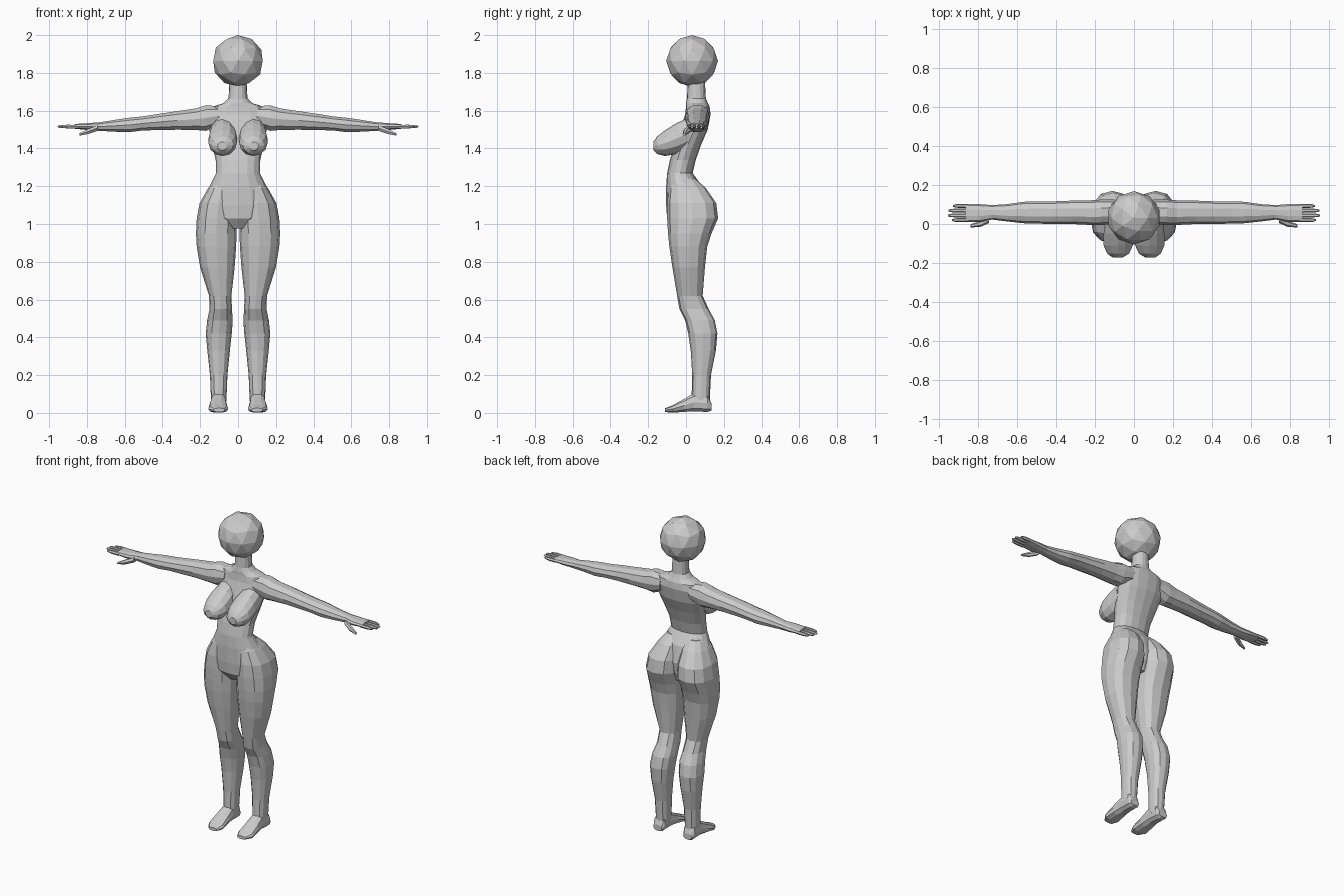
import bpy, bmesh, math

AXES = {'Z': lambda t, u, v: (u, v, t),
        'Y': lambda t, u, v: (u, t, v),
        'X': lambda t, u, v: (t, u, v)}


def loft(name, axis, rings, sides=12, power=0.9, side=1):
    """Skin rounded rings (position, u_min, u_max, v_min, v_max) along an axis."""
    bm = bmesh.new()
    soft = lambda c: math.copysign(abs(c) ** power, c) if abs(c) > 1e-6 else 0.0
    loops = []
    for t, u0, u1, v0, v1 in rings:
        loop = []
        for i in range(sides):
            a = 2 * math.pi * i / sides
            u = (u0 + u1) / 2 + (u1 - u0) / 2 * soft(math.cos(a))
            v = (v0 + v1) / 2 + (v1 - v0) / 2 * soft(math.sin(a))
            x, y, z = AXES[axis](t, u, v)
            loop.append(bm.verts.new((x * side, y, z)))
        loops.append(loop)
    for a, b in zip(loops, loops[1:]):
        for i in range(sides):
            j = (i + 1) % sides
            bm.faces.new((a[i], a[j], b[j], b[i]))
    bm.faces.new(loops[0])
    bm.faces.new(loops[-1])
    bmesh.ops.recalc_face_normals(bm, faces=bm.faces)
    me = bpy.data.meshes.new(name)
    bm.to_mesh(me)
    bm.free()
    ob = bpy.data.objects.new(name, me)
    bpy.context.collection.objects.link(ob)
    return ob


# Torso with neck and pelvis: z, half width, front y, back y
torso = [(1.76, .045, .01, .10), (1.665, .05, .005, .105), (1.64, .075, .0, .115),
         (1.62, .14, .0, .125), (1.58, .165, -.005, .13), (1.50, .152, -.03, .115),
         (1.42, .137, -.06, .08), (1.34, .118, -.085, .052), (1.27, .115, -.10, .035),
         (1.20, .15, -.105, .085), (1.10, .18, -.105, .11), (1.03, .15, -.10, .10),
         (.975, .045, -.06, .08)]
body = loft("body", 'Z', [(z, -w, w, f, b) for z, w, f, b in torso], 16)

# Leg and buttock: z, inner x, outer x, front y, back y
leg = [(1.24, .02, .12, -.07, .05), (1.19, .01, .158, -.09, .105), (1.11, .004, .203, -.10, .16),
       (1.03, .004, .218, -.10, .17), (.95, .008, .222, -.095, .135), (.88, .01, .218, -.088, .112),
       (.77, .018, .20, -.072, .10), (.62, .035, .153, -.047, .088), (.55, .032, .15, -.035, .12),
       (.49, .028, .163, -.005, .152), (.42, .033, .17, .012, .166), (.33, .043, .162, .025, .158),
       (.20, .056, .148, .033, .132), (.10, .06, .144, .03, .127), (.05, .063, .142, .03, .125)]
# Foot: y, inner x, outer x, bottom z, top z
foot = [(.135, .075, .135, .012, .05), (.115, .065, .145, .003, .10), (.04, .062, .145, .006, .105),
        (-.01, .058, .152, .004, .075), (-.07, .052, .157, .0, .042), (-.11, .07, .13, .004, .025)]
# Breast: y, inner x, outer x, bottom z, top z
breast = [(-.173, .06, .108, 1.39, 1.435), (-.152, .025, .138, 1.37, 1.465),
          (-.11, .006, .156, 1.36, 1.497), (-.05, .005, .156, 1.37, 1.535),
          (.02, .012, .148, 1.40, 1.565)]
# Arm and palm: x, front y, back y, bottom z, top z
arm = [(.10, .0, .125, 1.52, 1.625), (.17, -.005, .125, 1.49, 1.632), (.22, -.005, .122, 1.495, 1.615),
       (.32, .0, .12, 1.497, 1.60), (.42, .0, .116, 1.495, 1.585), (.50, .002, .116, 1.494, 1.572),
       (.57, .004, .114, 1.485, 1.565), (.65, .013, .102, 1.487, 1.553), (.73, .023, .097, 1.492, 1.54),
       (.79, .01, .102, 1.496, 1.535), (.865, .01, .104, 1.504, 1.53)]
thumb = [(.745, .005, .045, 1.49, 1.525), (.79, -.015, .017, 1.475, 1.507), (.84, -.018, -.002, 1.467, 1.481)]
# Finger: y centre, tip x
fingers = [(.02, .935), (.044, .955), (.069, .953), (.093, .93)]

parts = []
for s, tag in ((1, "left"), (-1, "right")):
    parts += [loft(tag + "_leg", 'Z', leg, 12, .85, s), loft(tag + "_foot", 'Y', foot, 10, .85, s),
              loft(tag + "_breast", 'Y', breast, 12, 1, s), loft(tag + "_arm", 'X', arm, 10, .9, s),
              loft(tag + "_thumb", 'X', thumb, 6, 1, s)]
    for y, tip in fingers:
        ring = lambda x, r: (x, y - r, y + r, 1.516 - r, 1.516 + r)
        parts.append(loft(tag + "_finger", 'X', [ring(.85, .0105), ring((.86 + tip) / 2, .011),
                                                 ring(tip - .01, .008), ring(tip, .004)], 6, 1, s))

# Fuse the parts into one skin
for p in parts:
    mod = body.modifiers.new("fuse", 'BOOLEAN')
    mod.operation = 'UNION'
    mod.solver = 'EXACT'
    mod.object = p
bpy.context.view_layer.update()
fused = bpy.data.meshes.new_from_object(body.evaluated_get(bpy.context.evaluated_depsgraph_get()))
body.modifiers.clear()
body.data = fused
for p in parts:
    bpy.data.objects.remove(p)

# Faceted ball head
bpy.ops.mesh.primitive_ico_sphere_add(subdivisions=2, radius=.137, location=(0, .032, 1.863))
bpy.context.object.name = "head"
